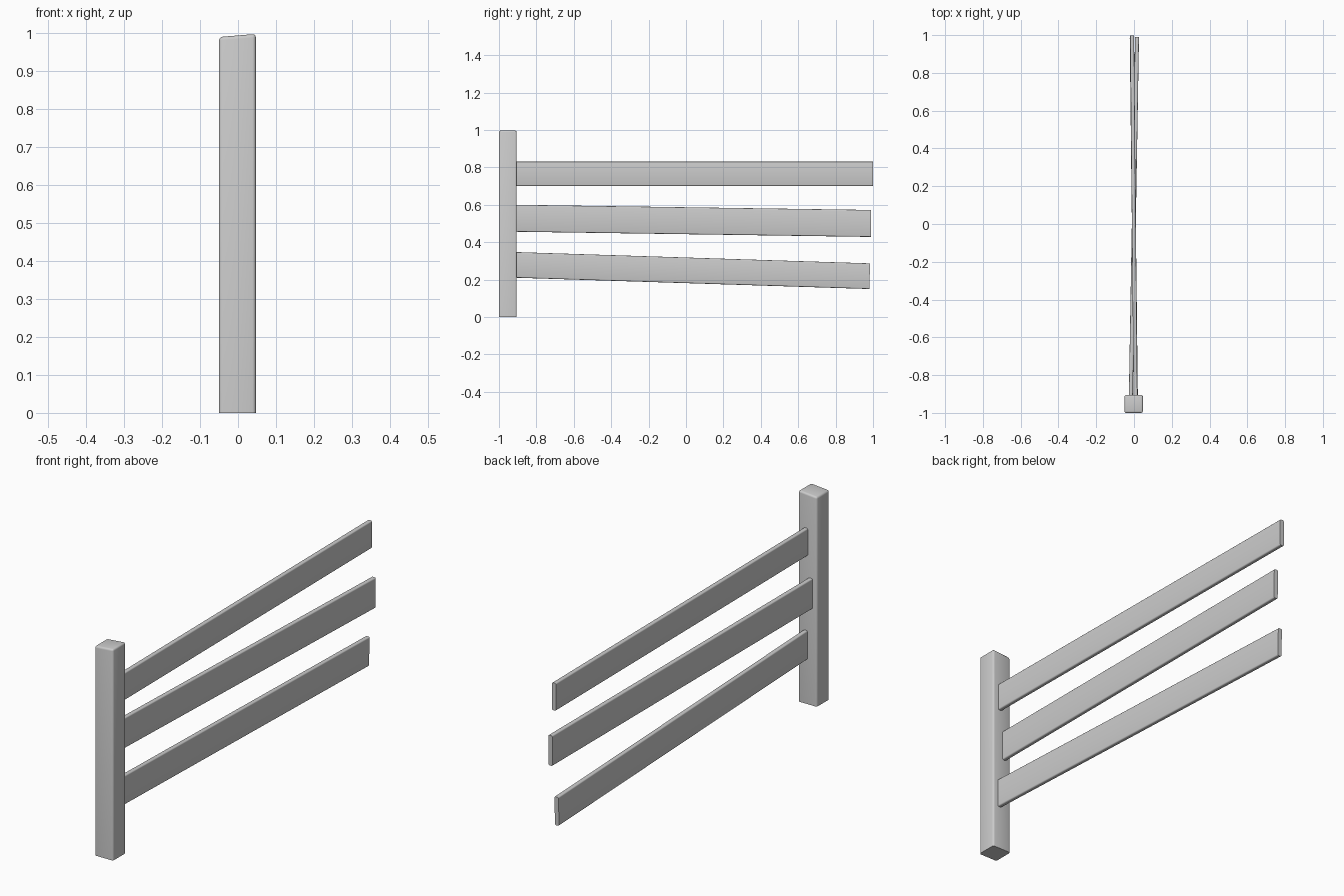
import bpy
import bmesh
from math import atan2, hypot, radians
from mathutils import Vector, Euler

cube = bpy.data.objects.get("Cube")
if cube:
    bpy.data.objects.remove(cube, do_unlink=True)

# Single wood colour
wood = bpy.data.materials.new("pale_grey_wood")
wood.use_nodes = True
colour = (0.6, 0.6, 0.6, 1)
wood.diffuse_color = colour
wood.node_tree.nodes["Principled BSDF"].inputs["Base Color"].default_value = colour


def box(size):
    bm = bmesh.new()
    bmesh.ops.create_cube(bm, size=1)
    bmesh.ops.scale(bm, vec=size, verts=bm.verts)
    return bm


def round_edges(bm, rule, width, segments=3):
    edges = [e for e in bm.edges if rule(e)]
    bmesh.ops.bevel(bm, geom=edges, offset=width, segments=segments,
                    profile=0.5, affect='EDGES', clamp_overlap=True)


def finish(bm, name):
    mesh = bpy.data.meshes.new(name)
    bm.to_mesh(mesh)
    bm.free()
    mesh.materials.append(wood)
    ob = bpy.data.objects.new(name, mesh)
    bpy.context.collection.objects.link(ob)
    bpy.ops.object.select_all(action='DESELECT')
    ob.select_set(True)
    bpy.context.view_layer.objects.active = ob
    bpy.ops.object.shade_smooth_by_angle(angle=radians(40))
    return ob


def along(e, axis):
    d = e.verts[1].co - e.verts[0].co
    return abs(d[axis]) > 0.9 * d.length


# Post: flat base, softened corners, slightly tilted worn top
bm = box((0.097, 0.095, 1.0))
bmesh.ops.translate(bm, vec=(-0.0015, -0.9525, 0.5), verts=bm.verts)
for v in bm.verts:
    if v.co.z > 0.5:
        v.co.z = 0.997 if v.co.x > 0 else 0.989
round_edges(bm, lambda e: all(v.co.z > 0.9 for v in e.verts) or along(e, 2), 0.009)
finish(bm, "post")


# Rails: long boards with rounded long edges, each a little askew
def rail(name, start, end, height, thickness=0.021):
    a, b = Vector(start), Vector(end)
    d = b - a
    bm = box((thickness, d.length, height))
    round_edges(bm, lambda e: along(e, 1), 0.006)
    ob = finish(bm, name)
    ob.location = (a + b) / 2
    ob.rotation_euler = Euler((atan2(d.z, hypot(d.x, d.y)), 0, -atan2(d.x, d.y)))


rail("top_rail", (0.008, -0.93, 0.765), (-0.010, 0.999, 0.765), 0.13)
rail("middle_rail", (-0.017, -0.93, 0.528), (0.016, 0.989, 0.500), 0.144)
rail("lower_rail", (0.010, -0.93, 0.279), (-0.012, 0.982, 0.218), 0.137)
